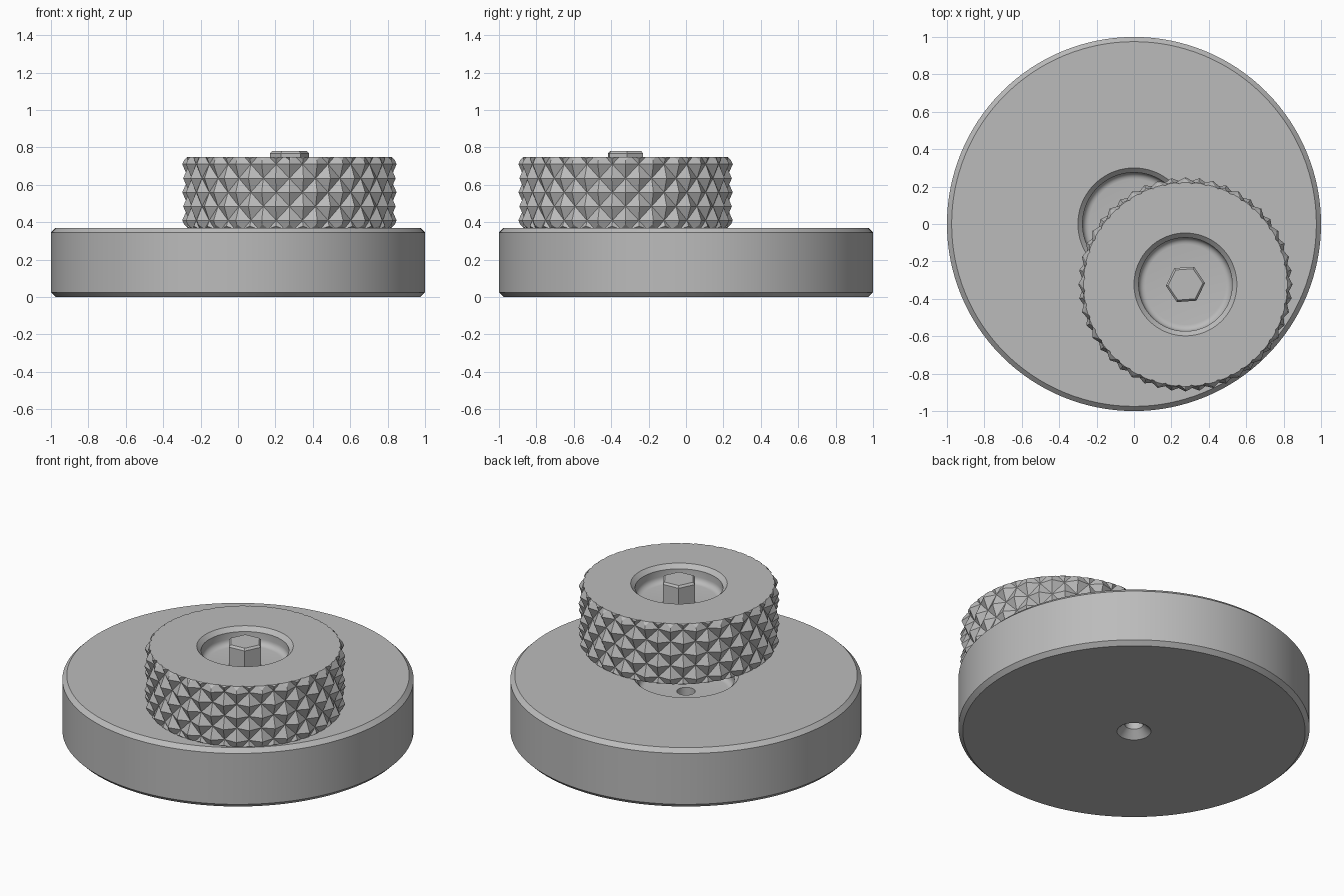
import bpy, bmesh, math
from math import pi, cos, sin

cube = bpy.data.objects.get("Cube")
if cube:
    bpy.data.objects.remove(cube)

steel = bpy.data.materials.new("plain_grey")
steel.use_nodes = True
GREY = (0.5, 0.5, 0.5, 1)
steel.diffuse_color = GREY
steel.node_tree.nodes["Principled BSDF"].inputs["Base Color"].default_value = GREY

KNOB = (0.275, -0.323)          # knob axis
BOTTOM, TOP = 0.37, 0.75        # knob height range
RADIUS, DEPTH = 0.573, 0.033    # knurl peak radius and groove depth


def finish(bm, name, loc=(0, 0, 0)):
    bmesh.ops.recalc_face_normals(bm, faces=bm.faces)
    me = bpy.data.meshes.new(name)
    bm.to_mesh(me)
    bm.free()
    me.materials.append(steel)
    ob = bpy.data.objects.new(name, me)
    ob.location = loc
    bpy.context.collection.objects.link(ob)
    return ob


def smooth(ob):
    bpy.ops.object.select_all(action="DESELECT")
    ob.select_set(True)
    bpy.context.view_layer.objects.active = ob
    bpy.ops.object.shade_smooth_by_angle(angle=math.radians(25))


def lathe(name, profile, loc=(0, 0, 0), segments=128):
    """Revolve a profile; points with zero radius become a single pole."""
    bm = bmesh.new()
    rings = []
    for r, z in profile:
        n = segments if r > 0 else 1
        rings.append([bm.verts.new((r * cos(2 * pi * i / segments),
                                    r * sin(2 * pi * i / segments), z)) for i in range(n)])
    pairs = list(zip(rings, rings[1:]))
    if profile[0][0] > 0:
        pairs.append((rings[-1], rings[0]))
    for a, b in pairs:
        for i in range(segments):
            j = (i + 1) % segments
            quad = [a[i % len(a)], a[j % len(a)], b[j % len(b)], b[i % len(b)]]
            bm.faces.new(list(dict.fromkeys(quad)))
    return finish(bm, name, loc)


def recess(r, top, depth, bevel=0.025, cove=0.035):
    """Chamfered round pocket with a coved floor, from rim to floor."""
    inner, floor = r - bevel, top - depth
    arc = [(inner - cove + cove * cos(t * pi / 10), floor + cove - cove * sin(t * pi / 10))
           for t in range(6)]
    return [(r, top), (inner, top - bevel)] + arc


# Round base with a central pocket and a countersunk through hole
base = lathe("base", [(0.052, 0.045), (0.097, 0), (0.975, 0), (1, 0.025), (1, 0.345),
                      (0.975, 0.37)] + recess(0.3, 0.37, 0.1) + [(0.052, 0.27)])
smooth(base)

# Knurled blank: a grid of alternating peaks and grooves
COLS, STEP, ROWS = 48, 0.075, 8
bm = bmesh.new()
mid = (BOTTOM + TOP) / 2
grid = []
for j in range(ROWS + 1):
    row = []
    for i in range(COLS):
        r = RADIUS - DEPTH * ((i + j) % 2)
        a = 2 * pi * i / COLS
        row.append(bm.verts.new((r * cos(a), r * sin(a), mid + (j - ROWS / 2) * STEP)))
    grid.append(row)
for j in range(ROWS):
    for i in range(COLS):
        k = (i + 1) % COLS
        a, b, c, d = grid[j][i], grid[j][k], grid[j + 1][k], grid[j + 1][i]
        tris = ((a, b, d), (b, c, d)) if (i + j) % 2 == 0 else ((a, b, c), (a, c, d))
        for t in tris:
            bm.faces.new(t)
bm.faces.new(grid[0])
bm.faces.new(grid[-1])
bmesh.ops.triangulate(bm, faces=[f for f in bm.faces if len(f.verts) > 4])
knob = finish(bm, "knurled_knob", (*KNOB, 0))

# Trim the blank to a chamfered body with a pocket in its top
envelope = lathe("knob_envelope", [(0, BOTTOM), (0.545, BOTTOM), (0.6, BOTTOM + 0.055),
                                   (0.6, TOP - 0.055), (0.545, TOP)]
                 + recess(0.275, TOP, 0.1) + [(0, TOP - 0.1)], (*KNOB, 0))
envelope.hide_render = True
trim = knob.modifiers.new("trim", "BOOLEAN")
trim.operation = "INTERSECT"
trim.solver = "EXACT"
trim.object = envelope
bpy.context.view_layer.update()
deps = bpy.context.evaluated_depsgraph_get()
trimmed = bpy.data.meshes.new_from_object(knob.evaluated_get(deps))
knob.modifiers.clear()
knob.data = trimmed
bpy.data.objects.remove(envelope)
smooth(knob)

# Hexagonal drive peg standing in the pocket
peg = lathe("hex_peg", [(0, 0.62), (0.105, 0.62), (0.105, 0.768), (0.093, 0.78), (0, 0.78)],
            (*KNOB, 0), 6)
peg.rotation_euler.z = math.radians(4)
